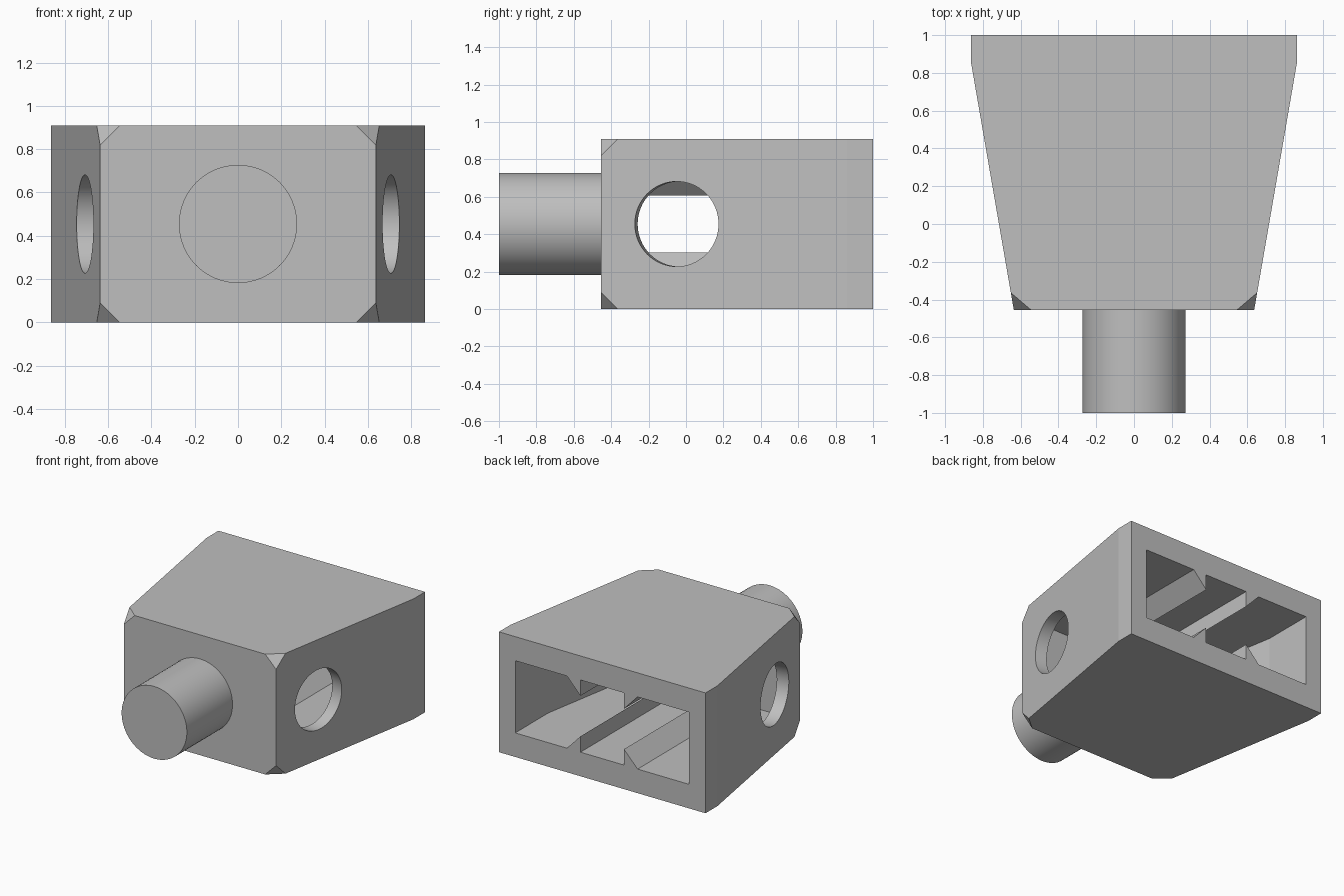
import bpy, bmesh, math
from mathutils import Vector

cube = bpy.data.objects.get("Cube")
if cube:
    bpy.data.objects.remove(cube, do_unlink=True)

U = 1 / 11                       # module used for every dimension
FRONT, BACK, TOP = -5 * U, 1.0, 10 * U
SLOPE = (9.5 - 7) * U / (0.86 - FRONT)


def side_x(y):
    """Outer half width of the tapered body at depth y."""
    return min(9.5 * U, 7 * U + SLOPE * (y - FRONT))


grey = bpy.data.materials.new("plain grey")
grey.use_nodes = True
grey.diffuse_color = (0.52, 0.52, 0.52, 1)
grey.node_tree.nodes["Principled BSDF"].inputs["Base Color"].default_value = grey.diffuse_color


def finish(name, bm):
    bmesh.ops.recalc_face_normals(bm, faces=bm.faces)
    mesh = bpy.data.meshes.new(name)
    bm.to_mesh(mesh)
    bm.free()
    mesh.materials.append(grey)
    obj = bpy.data.objects.new(name, mesh)
    bpy.context.collection.objects.link(obj)
    return obj


def prism(name, points, direction):
    """Extrude a closed outline along a direction."""
    bm = bmesh.new()
    face = bm.faces.new([bm.verts.new(p) for p in points])
    ext = bmesh.ops.extrude_face_region(bm, geom=[face])
    verts = [g for g in ext["geom"] if isinstance(g, bmesh.types.BMVert)]
    bmesh.ops.translate(bm, verts=verts, vec=Vector(direction))
    return finish(name, bm)


def cylinder(name, radius, length, centre, axis):
    bm = bmesh.new()
    bmesh.ops.create_cone(bm, cap_ends=True, segments=64, radius1=radius,
                          radius2=radius, depth=length)
    obj = finish(name, bm)
    obj.matrix_world = Vector(axis).to_track_quat("Z", "Y").to_matrix().to_4x4()
    obj.location = centre
    return obj


# Tapered body with the four front corners cut off
bm = bmesh.new()
for s in (-1, 1):
    for z, inward in ((0, U), (TOP, -U)):
        for p in ((s * 6 * U, FRONT, z), (s * 7 * U, FRONT, z + inward),
                  (s * side_x(FRONT + U), FRONT + U, z),
                  (s * 9.5 * U, 0.86, z), (s * 9.5 * U, BACK, z)):
            bm.verts.new(p)
bmesh.ops.convex_hull(bm, input=bm.verts)
bmesh.ops.dissolve_limit(bm, angle_limit=0.01, verts=bm.verts, edges=bm.edges)
body = finish("body", bm)

# Rear pocket: straight mouth, then walls parallel to the tapered sides
wall = U * math.sqrt(1 + SLOPE ** 2)
end = FRONT + 2 * U
kink = FRONT + (U + wall) / SLOPE
half = [(8 * U, BACK + 0.1), (8 * U, kink), (side_x(end) - wall, end)]
outline = half + [(-x, y) for x, y in reversed(half)]
cutters = [prism("pocket_cutter", [(x, y, 2 * U) for x, y in outline], (0, 0, 6 * U))]

# Round side holes, square to the tapered walls
for s, side in ((1, "left"), (-1, "right")):
    normal = Vector((s, -SLOPE, 0)).normalized()
    cutters.append(cylinder(side + "_hole_cutter", 2.5 * U, 0.3,
                            (s * side_x(-0.05), -0.05, 5 * U), normal))

for cutter in cutters:
    cutter.hide_render = True
    cutter.hide_set(True)
    mod = body.modifiers.new(cutter.name, "BOOLEAN")
    mod.operation = "DIFFERENCE"
    mod.solver = "EXACT"
    mod.object = cutter

# Bake the cuts and drop the cutters
bpy.context.view_layer.update()
cut = bpy.data.meshes.new_from_object(
    body.evaluated_get(bpy.context.evaluated_depsgraph_get()))
body.modifiers.clear()
body.data = cut
for cutter in cutters:
    bpy.data.objects.remove(cutter, do_unlink=True)

# Wedge rails along the pocket floor and ceiling
for s, side in ((1, "left"), (-1, "right")):
    for z, h, level in ((2 * U, 0.12, "lower"), (8 * U, -0.12, "upper")):
        prism(f"{level}_{side}_rail",
              [(s * 2 * U, end, z), (s * 3.25 * U, end, z), (s * 2 * U, end, z + h)],
              (0, BACK - end, 0))

# Front peg
peg = cylinder("front_peg", 3 * U, 6 * U, (0, FRONT - 3 * U, 5 * U), (0, -1, 0))

# Smooth the round surfaces, keep edges sharp
bpy.ops.object.select_all(action="DESELECT")
for obj in (body, peg):
    obj.select_set(True)
bpy.context.view_layer.objects.active = body
bpy.ops.object.shade_smooth_by_angle(angle=math.radians(8))
